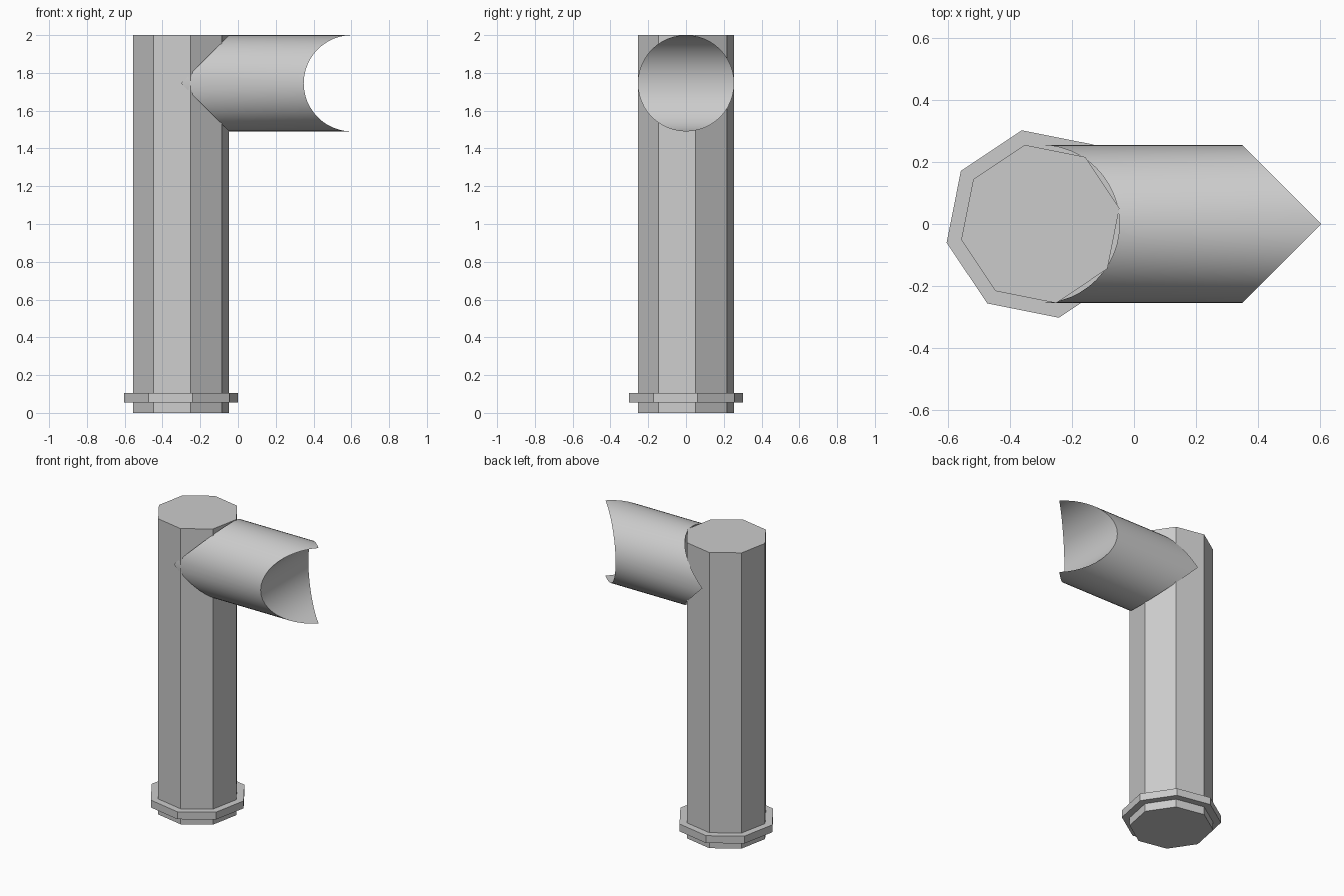
import bpy, bmesh
from math import sin, cos, pi, radians
from mathutils import Matrix

cube = bpy.data.objects.get("Cube")
if cube:
    bpy.data.objects.remove(cube, do_unlink=True)

COLUMN_X = -0.302
RADIUS = 0.255
ARM_Z = 2.0 - RADIUS
TIP_X = 0.603

grey = bpy.data.materials.new("light_grey")
grey.use_nodes = True
grey.diffuse_color = (0.6, 0.6, 0.6, 1)
bsdf = next(n for n in grey.node_tree.nodes if n.type == 'BSDF_PRINCIPLED')
bsdf.inputs["Base Color"].default_value = (0.6, 0.6, 0.6, 1)


def finish(name, bm):
    bmesh.ops.recalc_face_normals(bm, faces=bm.faces[:])
    mesh = bpy.data.meshes.new(name)
    bm.to_mesh(mesh)
    bm.free()
    mesh.materials.append(grey)
    obj = bpy.data.objects.new(name, mesh)
    bpy.context.collection.objects.link(obj)
    return obj


def octagon(name, radius, bottom, top):
    bm = bmesh.new()
    place = Matrix.Translation((COLUMN_X, 0, (bottom + top) / 2)) @ Matrix.Rotation(radians(11.25), 4, 'Z')
    bmesh.ops.create_cone(bm, cap_ends=True, segments=8, radius1=radius,
                          radius2=radius, depth=top - bottom, matrix=place)
    return finish(name, bm)


# Octagonal column and its base collar
octagon("column", 0.26, 0, 2)
octagon("base_collar", 0.308, 0.055, 0.105)

# Round arm, with saddle cuts: upright at the column, crosswise at the free end
N = 48
Q = N // 4
bm = bmesh.new()
start, end = [], []
for i in range(N):
    a = 2 * pi * i / N
    y, z = RADIUS * cos(a), RADIUS * sin(a)
    start.append(bm.verts.new((COLUMN_X + abs(z), y, ARM_Z + z)))
    end.append(bm.verts.new((TIP_X - abs(y), y, ARM_Z + z)))
for i in range(N):
    j = (i + 1) % N
    bm.faces.new((start[i], start[j], end[j], end[i]))


def saddle(ring, first):
    # Strips joining each point to its mirror point across the ring
    for k in range(2 * Q):
        corners = [ring[(first + k) % N], ring[(first + k + 1) % N],
                   ring[(first - k - 1) % N], ring[(first - k) % N]]
        bm.faces.new(list(dict.fromkeys(corners)))


saddle(start, 0)
saddle(end, Q)
arm = finish("arm", bm)

bpy.ops.object.select_all(action='DESELECT')
arm.select_set(True)
bpy.context.view_layer.objects.active = arm
bpy.ops.object.shade_smooth_by_angle(angle=radians(30))
